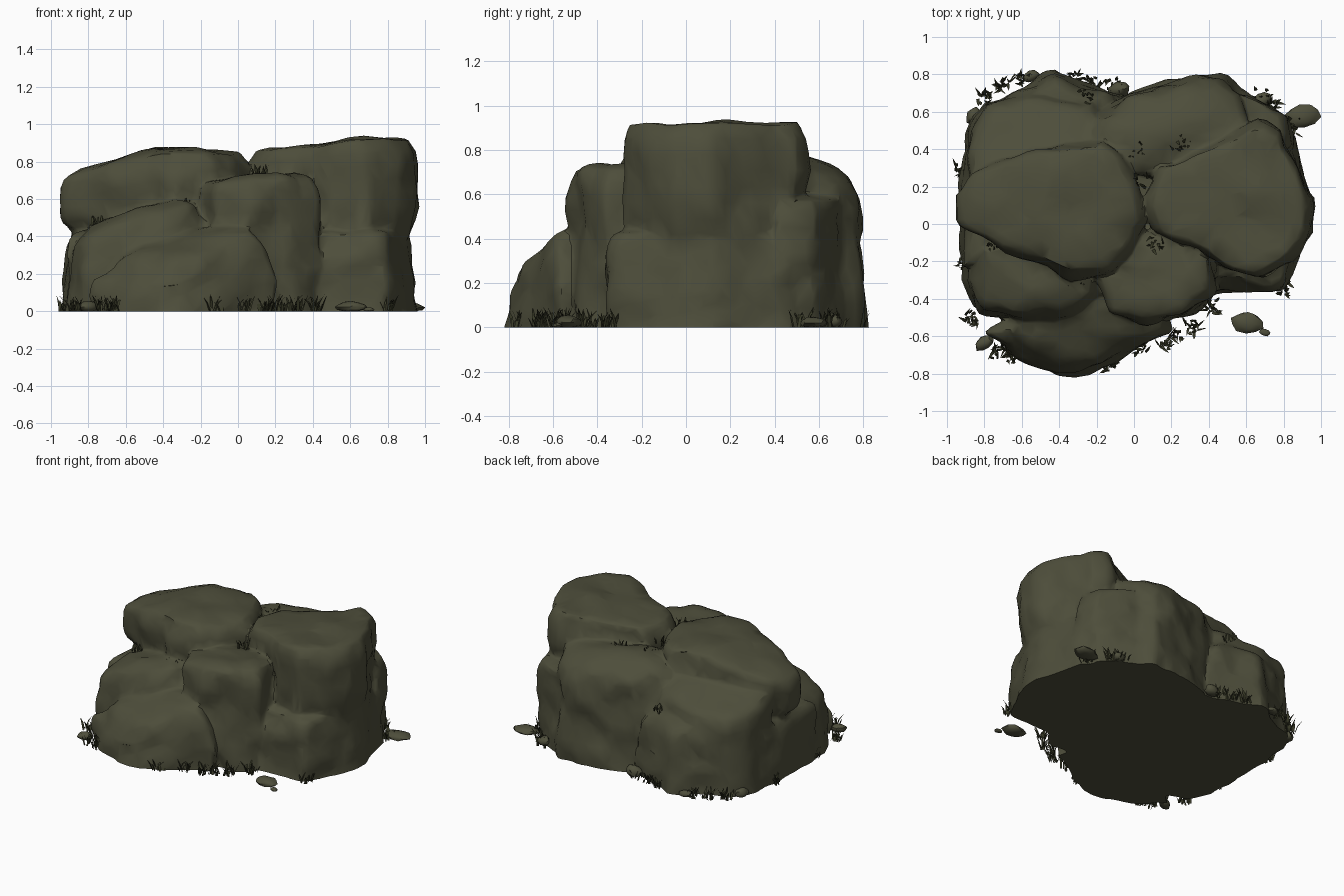
import bpy, bmesh, math, random
from mathutils import Vector, noise

if "Cube" in bpy.data.objects:
    bpy.data.objects.remove(bpy.data.objects["Cube"])

random.seed(7)


def material(name, rgb):
    m = bpy.data.materials.new(name)
    m.diffuse_color = (*rgb, 1)
    m.use_nodes = True
    m.node_tree.nodes["Principled BSDF"].inputs["Base Color"].default_value = m.diffuse_color
    return m


STONE = material("mossy stone", (0.075, 0.075, 0.043))
GRASS = material("dark grass", (0.040, 0.042, 0.020))


def finish(bm, name, mat, angle=None):
    me = bpy.data.meshes.new(name)
    bm.to_mesh(me)
    bm.free()
    ob = bpy.data.objects.new(name, me)
    bpy.context.collection.objects.link(ob)
    me.materials.append(mat)
    if angle:
        bpy.ops.object.select_all(action='DESELECT')
        ob.select_set(True)
        bpy.context.view_layer.objects.active = ob
        bpy.ops.object.shade_smooth_by_angle(angle=math.radians(angle))
    return ob


def resample(pts, n):
    """n evenly spaced points round a closed outline"""
    pts = [Vector(p) for p in pts]
    seg = [(a, b, (b - a).length) for a, b in zip(pts, pts[1:] + pts[:1])]
    step = sum(s[2] for s in seg) / n
    out, d = [], 0.0
    for a, b, l in seg:
        while d < l and len(out) < n:
            out.append(a.lerp(b, d / l))
            d += step
        d -= l
    return out


def ramp(prof, t):
    for (t0, s0), (t1, s1) in zip(prof, prof[1:]):
        if t <= t1:
            return s0 + (s1 - s0) * (t - t0) / (t1 - t0)
    return prof[-1][1]


WALL = [(0, 1), (.2, 1), (.55, .98), (.85, .95), (.95, .91), (1, .82)]
OVERHANG = [(0, .78), (.3, .84), (.5, .98), (.6, 1), (.85, 1), (.95, .97), (1, .9)]
SLOPE = [(0, 1), (.3, .99), (.6, .93), (.85, .82), (1, .64)]
cluster = bmesh.new()


def rock(pts, z0, top, tilt=(0, 0), cap=9, prof=WALL, amp=.036, dome=.04, n=60):
    """Loft an outline up to a tilted, domed top, then weather the surface"""
    bm = bmesh.new()
    c = sum((Vector(p) for p in pts), Vector((0, 0))) / len(pts)
    ring = resample(pts, n)
    levels = [(-.2, prof[0][1], 1)] + [(t, ramp(prof, t), 1) for t in [i / 12 for i in range(12)] + [.97]]
    levels += [(1, prof[-1][1] * f, f) for f in (1, .85, .65, .42, .2)]
    rows = []
    for t, s, f in levels:
        row = []
        for p in ring:
            q = c + (p - c) * s
            zt = min(cap, top + tilt[0] * (q.x - c.x) + tilt[1] * (q.y - c.y)) - dome * f ** 3
            row.append(bm.verts.new((q.x, q.y, z0 + t * (zt - z0))))
        rows.append(row)
    for a, b in zip(rows, rows[1:]):
        for i in range(n):
            j = (i + 1) % n
            bm.faces.new((a[i], a[j], b[j], b[i]))
    bm.faces.new(rows[-1])
    bm.faces.new(rows[0][::-1])
    bmesh.ops.recalc_face_normals(bm, faces=bm.faces)
    bm.normal_update()
    moves = []
    for v in bm.verts:
        cell = noise.voronoi(v.co * 4.5)[0][0]
        h = amp * (noise.noise(v.co * 3.5) + .5 * noise.noise(v.co * 8) + .3 - 1.2 * cell)
        moves.append(v.normal * h * (.6 if v.normal.z > .7 else 1))
    for v, m in zip(bm.verts, moves):
        v.co += m
    me = bpy.data.meshes.new("part")
    bm.to_mesh(me)
    bm.free()
    cluster.from_mesh(me)
    bpy.data.meshes.remove(me)


# Upper boulders, left and right
rock([(-.97, .16), (-.88, .26), (-.72, .36), (-.4, .43), (-.15, .47), (-.04, .35), (.01, .22), (.07, .02),
      (.0, -.14), (-.12, -.27), (-.35, -.29), (-.6, -.19), (-.8, -.09), (-.96, 0)],
     .22, .895, (.3, 0), .885, OVERHANG, dome=.03)
rock([(.05, .1), (.1, .3), (.3, .41), (.68, .55), (.8, .5), (.89, .3), (.955, .15), (.95, -.05), (.86, -.18),
      (.68, -.3), (.5, -.27), (.3, -.13), (.1, -.05)],
     .05, .918, (.12, 0), .937, OVERHANG, dome=.01)
# Front boulders: middle, left, low
rock([(-.24, -.3), (-.12, -.05), (.25, 0), (.45, -.1), (.46, -.36), (.3, -.48), (.05, -.54), (-.15, -.5)],
     0, .735, (.06, 0), .745, dome=.03)
rock([(-.94, -.05), (-.95, -.3), (-.85, -.48), (-.6, -.57), (-.3, -.55), (-.05, -.4), (-.1, -.05), (-.5, .05)],
     0, .55, (.28, .15), .61, SLOPE)
rock([(-.8, -.58), (-.68, -.68), (-.55, -.75), (-.42, -.84), (-.3, -.83), (-.05, -.72), (.22, -.58),
      (.15, -.38), (-.2, -.28), (-.65, -.4)], 0, .37, (.22, .5), .5,
     [(0, 1), (.35, .99), (.7, .93), (1, .72)])
# Right side: base and back corner
rock([(.38, -.38), (.6, -.39), (.8, -.37), (.88, -.2), (.95, 0), (.96, .12), (.9, .35), (.87, .5),
      (.7, .61), (.4, .4), (.3, -.1)], 0, .46, prof=[(0, 1), (.3, .99), (.7, .93), (1, .8)])
rock([(.42, .35), (.45, .68), (.58, .73), (.71, .67), (.82, .58), (.87, .4), (.65, .3)], 0, .6, dome=.02)
# Back boulders: middle, left, low
rock([(-.3, .3), (-.25, .58), (-.05, .7), (.15, .75), (.35, .8), (.48, .81), (.6, .71), (.65, .5), (.5, .3),
      (.1, .2)], 0, .765, (0, -.3), .79, dome=.05)
rock([(-.93, .2), (-.92, .5), (-.79, .65), (-.5, .7), (-.2, .67), (-.08, .5), (-.1, .2)],
     0, .66, (.12, -.35), .75)
rock([(-.84, .5), (-.8, .63), (-.66, .72), (-.52, .78), (-.42, .81), (-.32, .78), (-.18, .74), (-.05, .7),
      (-.05, .5), (-.4, .4)], 0, .5, (.05, -.4), .56, SLOPE)
# Left base and inner core
rock([(-.93, -.25), (-.93, .3), (-.7, .4), (-.3, .3), (-.3, -.2)], 0, .46, amp=.02)
rock([(-.8, -.4), (-.8, .5), (-.3, .6), (.5, .6), (.75, .3), (.7, -.25), (.2, -.4)], -.03, .4, amp=.01)

# Fuse the boulders into one weathered mass and cut it flat at the ground
raw = finish(cluster, "boulder_union", STONE)
mod = raw.modifiers.new("fuse", 'REMESH')
mod.mode, mod.voxel_size = 'VOXEL', .012
mod = raw.modifiers.new("weather", 'SMOOTH')
mod.factor, mod.iterations = .5, 2
mod = raw.modifiers.new("simplify", 'DECIMATE')
mod.ratio = .04
fused = bpy.data.meshes.new_from_object(raw.evaluated_get(bpy.context.evaluated_depsgraph_get()))
bpy.data.objects.remove(raw)
bm = bmesh.new()
bm.from_mesh(fused)
bpy.data.meshes.remove(fused)
cut = bmesh.ops.bisect_plane(bm, geom=bm.verts[:] + bm.edges[:] + bm.faces[:], plane_co=(0, 0, 0),
                             plane_no=(0, 0, -1), clear_outer=True)
bmesh.ops.holes_fill(bm, edges=[e for e in bm.edges if e.is_boundary], sides=0)
bmesh.ops.recalc_face_normals(bm, faces=bm.faces)
finish(bm, "boulder_cluster", STONE, 42)


def pebble(x, y, r, h, turn):
    """Loose angular stone on the ground"""
    bm = bmesh.new()
    bmesh.ops.create_icosphere(bm, subdivisions=2, radius=1)
    for v in bm.verts:
        k = 1 + .25 * noise.noise(v.co * 1.3 + Vector((x, y, 0)) * 9)
        px, py = v.co.x * r * k, v.co.y * r * .65 * k
        v.co = (x + px * math.cos(turn) - py * math.sin(turn),
                y + px * math.sin(turn) + py * math.cos(turn),
                max(0, h * (.45 + .6 * v.co.z * k)))
    finish(bm, "pebble", STONE, 38)


for p in [(.9, .575, .095, .045, .2), (.605, -.53, .085, .05, -.1), (.7, -.58, .03, .02, -.3),
          (-.8, -.635, .055, .05, .6), (-.55, .79, .045, .04, .4), (-.08, .72, .06, .07, .1),
          (.68, .66, .06, .06, .5), (-.86, .58, .05, .06, 1)]:
    pebble(*p)

# Grass tufts: tapering bent blades
grass = bmesh.new()


def tuft(x, y, z, spread, count, height):
    for _ in range(count):
        a = random.uniform(0, math.tau)
        d = Vector((math.cos(a), math.sin(a), 0))
        side = Vector((-d.y, d.x, 0)) * random.uniform(.004, .009)
        base = Vector((x + random.uniform(-spread, spread), y + random.uniform(-spread, spread), z))
        h = height * random.uniform(.4, 1)
        mid = base + d * h * .25 + Vector((0, 0, h * .6))
        tip = base + d * h * random.uniform(.4, .7) + Vector((0, 0, h))
        v = [grass.verts.new(q) for q in (base - side, base + side, mid + side, mid - side, tip)]
        grass.faces.new(v[:4])
        grass.faces.new((v[3], v[2], v[4]))


for x, y in [(-.87, -.5), (-.72, -.69), (-.66, -.71), (-.12, -.75), (.03, -.66), (.15, -.63), (.22, -.59),
             (.31, -.55), (.42, -.44), (-.9, -.2), (-.92, .28), (-.8, .67), (-.7, .74), (-.6, .77),
             (-.32, .77), (-.22, .75), (-.12, .74), (.68, .68), (.73, .64), (.84, .52), (.8, -.35)]:
    tuft(x, y, 0, .035, 18, .095)
for x, y, z in [(.04, .22, .75), (.12, -.1, .72), (.25, .43, .74), (-.3, -.3, .55), (-.75, -.12, .46),
                (-.25, .68, .5), (.03, .38, .74)]:
    tuft(x, y, z, .04, 12, .07)
finish(grass, "grass_tufts", GRASS)
